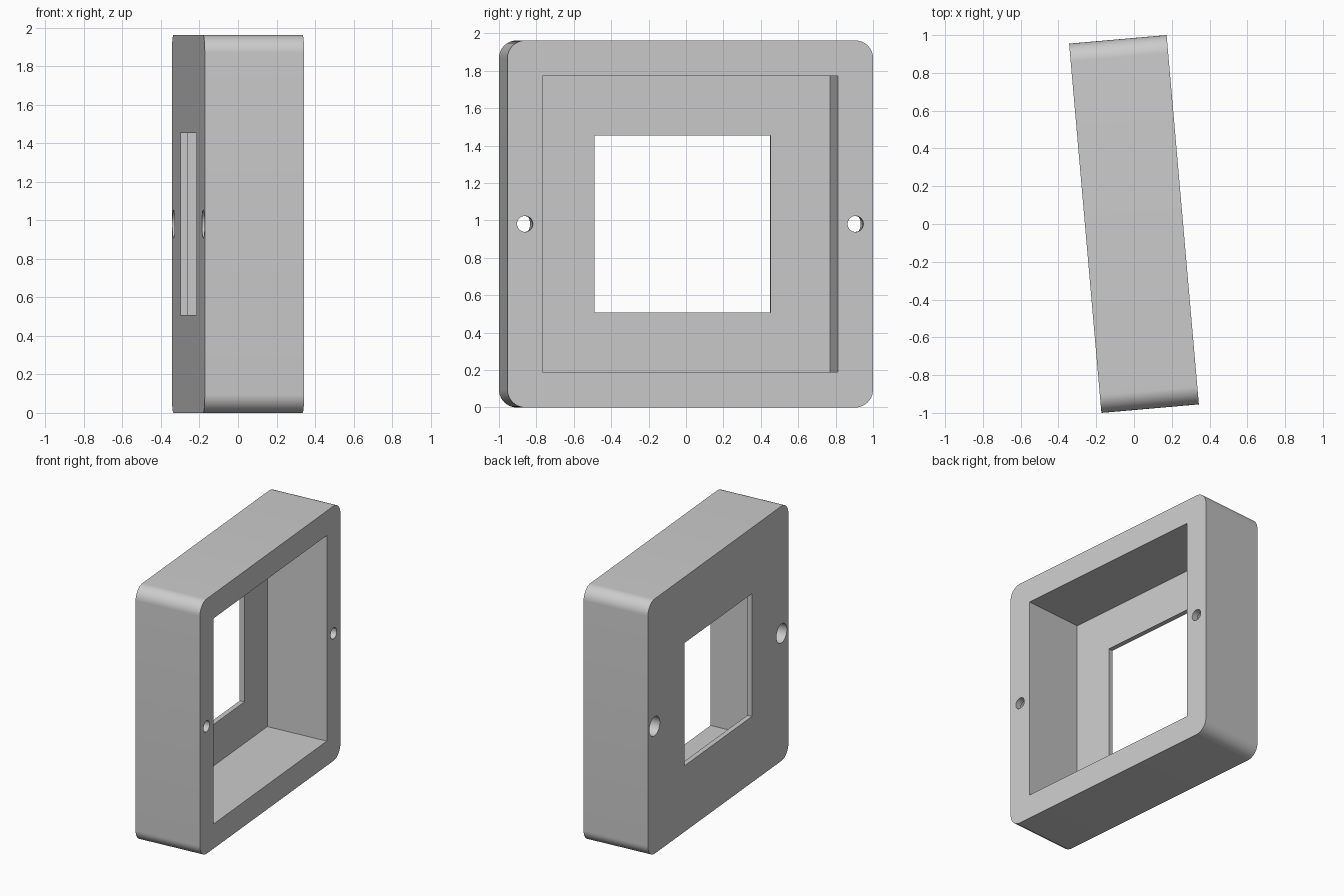
import bpy, bmesh, math
from mathutils import Matrix, Vector

if "Cube" in bpy.data.objects:
    bpy.data.objects.remove(bpy.data.objects["Cube"])

T, L = 0.518, 1.9625         # depth and square side
HT, HL = T / 2, L / 2
FLOOR = 0.038                # thickness of the panel behind the recess
LIP = 0.05                   # length of the narrow part of each screw hole
PLACE = Matrix.Translation((0, 0, HL)) @ Matrix.Rotation(math.radians(5), 4, 'Z')

grey = bpy.data.materials.new("plain grey")
grey.diffuse_color = (0.6, 0.6, 0.6, 1)
grey.use_nodes = True
grey.node_tree.nodes["Principled BSDF"].inputs["Base Color"].default_value = grey.diffuse_color


def prism(name, outline, x0, x1):
    """Extrude a (y, z) outline along x from x0 to x1."""
    bm = bmesh.new()
    face = bm.faces.new([bm.verts.new((x0, y, z)) for y, z in outline])
    ext = bmesh.ops.extrude_face_region(bm, geom=[face])
    bmesh.ops.translate(bm, vec=Vector((x1 - x0, 0, 0)),
                        verts=[g for g in ext["geom"] if isinstance(g, bmesh.types.BMVert)])
    bmesh.ops.recalc_face_normals(bm, faces=bm.faces)
    mesh = bpy.data.meshes.new(name)
    bm.to_mesh(mesh)
    bm.free()
    mesh.materials.append(grey)
    obj = bpy.data.objects.new(name, mesh)
    obj.matrix_world = PLACE
    bpy.context.collection.objects.link(obj)
    return obj


def square(h):
    return [(-h, -h), (h, -h), (h, h), (-h, h)]


def rounded_square(h, r, n=14):
    pts = []
    for k, (sy, sz) in enumerate([(1, 1), (-1, 1), (-1, -1), (1, -1)]):
        for i in range(n + 1):
            a = math.pi / 2 * (k + i / n)
            pts.append((sy * (h - r) + r * math.cos(a), sz * (h - r) + r * math.sin(a)))
    return pts


def circle(cy, r, n=48):
    return [(cy + r * math.cos(2 * math.pi * i / n), r * math.sin(2 * math.pi * i / n))
            for i in range(n)]


# Block with rounded corners
frame = prism("box_frame", rounded_square(HL, 0.096), -HT, HT)

# Deep recess, square window, and stepped screw holes on both sides
cutters = [prism("recess_cutter", square(0.792), -HT + FLOOR, HT + 0.1),
           prism("window_cutter", square(0.473), -HT - 0.1, 0)]
for side in (-1, 1):
    cutters.append(prism("bore_cutter", circle(side * 0.887, 0.073), -HT - 0.1, HT - LIP))
    cutters.append(prism("screw_hole_cutter", circle(side * 0.887, 0.0425), 0, HT + 0.1))

bpy.context.view_layer.update()
bpy.context.view_layer.objects.active = frame
for cutter in cutters:
    cutter.hide_render = True
    mod = frame.modifiers.new("cut", 'BOOLEAN')
    mod.operation, mod.solver, mod.object = 'DIFFERENCE', 'EXACT', cutter
    bpy.ops.object.modifier_apply(modifier=mod.name)
for cutter in cutters:
    bpy.data.objects.remove(cutter)

# Smooth corners and holes, crisp edges elsewhere
bpy.ops.object.select_all(action='DESELECT')
frame.select_set(True)
bpy.ops.object.shade_smooth_by_angle(angle=math.radians(30))
